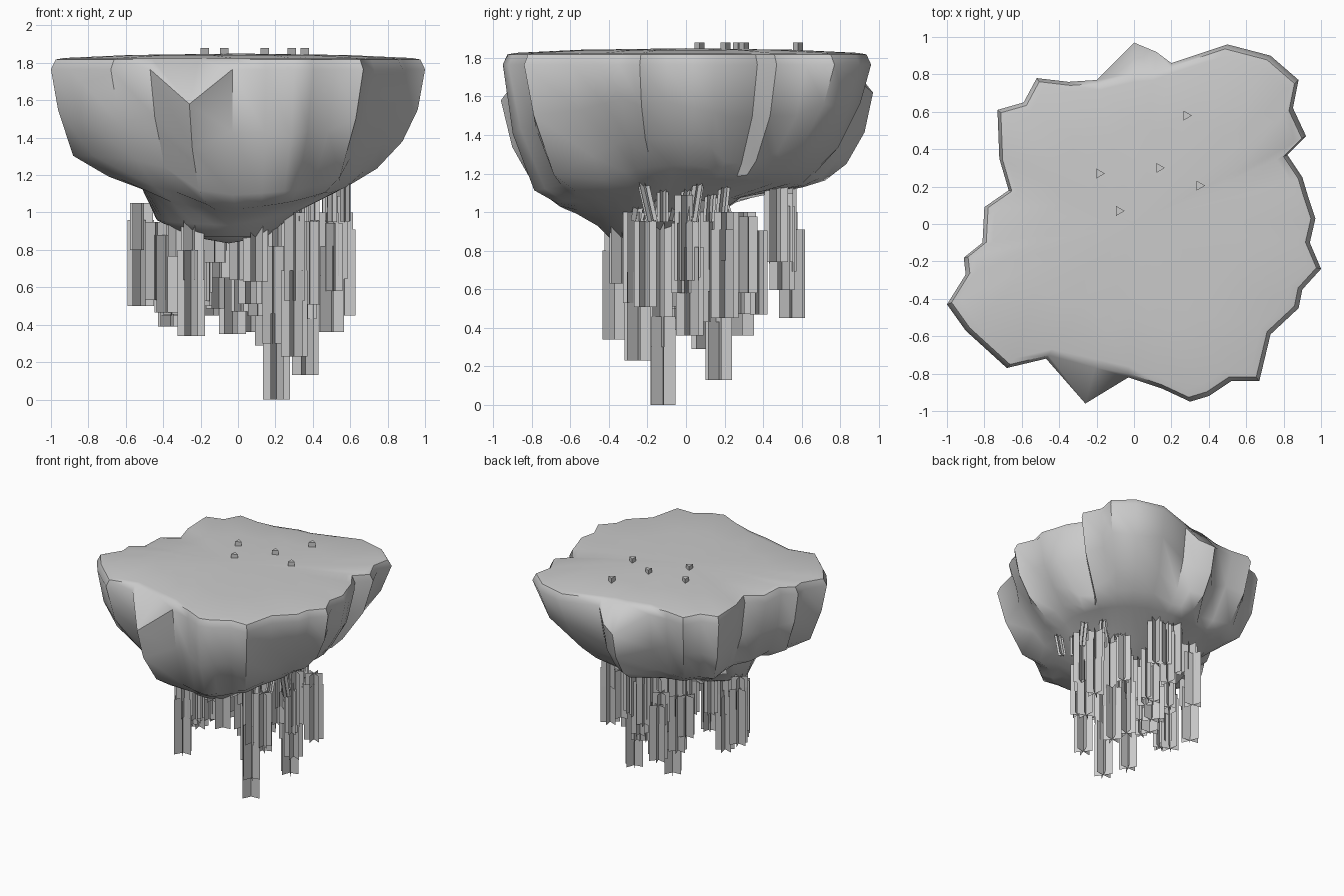
import bpy, bmesh, math, random
from mathutils import Matrix, Vector

if "Cube" in bpy.data.objects:
    bpy.data.objects.remove(bpy.data.objects["Cube"])

random.seed(7)

# Rocky rim, seen from above (counter-clockwise)
OUTLINE = [(.97, .03), (.93, .15), (.90, .25), (.82, .37), (.92, .47), (.85, .62), (.88, .77),
           (.73, .90), (.50, .96), (.20, .86), (.12, .92), (0, .97), (-.2, .77), (-.35, .76),
           (-.52, .78), (-.59, .65), (-.73, .61), (-.72, .35), (-.67, .18), (-.80, .09),
           (-.81, -.10), (-.91, -.18), (-.90, -.27), (-1, -.43), (-.90, -.57), (-.68, -.77),
           (-.47, -.72), (-.26, -.96), (-.03, -.82), (.15, -.88), (.30, -.95), (.40, -.92),
           (.52, -.84), (.67, -.84), (.73, -.59), (.88, -.45), (.90, -.35), (1, -.24), (.94, -.10)]
# Points where a lower boulder sticks out beyond the flat top: top scale, boulder height
LEDGES = {10: (.88, 1.66), 11: (.83, 1.62), 27: (.80, 1.58)}
# Lower rim of the boulders: angle, inward scale, height
RIM = [(0, .87, 1.38), (10, .84, 1.34), (17, .78, 1.24), (24, .80, 1.25), (45, .78, 1.36),
       (65, .82, 1.33), (90, .84, 1.25), (100, .78, 1.22), (135, .86, 1.25), (165, .80, 1.23),
       (180, .88, 1.26), (207, .88, 1.31), (228, .76, 1.28), (236, .84, 1.25), (250, .81, 1.13),
       (270, .88, 1.09), (300, .76, 1.13), (318, .84, 1.26), (325, .80, 1.33), (340, .86, 1.38)]
UNDER = [(0, .60, 1.18), (45, .62, 1.16), (90, .62, 1.13), (180, .58, 1.22),
         (225, .58, 1.06), (270, .56, .99), (315, .58, 1.09)]
LUMP = [(0, .40, 1.03), (90, .42, 1.08), (180, .40, .96), (270, .33, .93)]


def lookup(keys, ang):
    """Interpolate a closed table of (angle, a, b)."""
    ks = keys + [(keys[0][0] + 360,) + keys[0][1:]]
    for k, n in zip(ks, ks[1:]):
        if k[0] <= ang <= n[0]:
            t = (ang - k[0]) / (n[0] - k[0])
            return k[1] + (n[1] - k[1]) * t, k[2] + (n[2] - k[2]) * t
    return keys[0][1:]


def finish(bm, name, smooth=None):
    me = bpy.data.meshes.new(name)
    bm.to_mesh(me)
    bm.free()
    ob = bpy.data.objects.new(name, me)
    bpy.context.collection.objects.link(ob)
    if smooth:
        bpy.context.view_layer.objects.active = ob
        ob.select_set(True)
        bpy.ops.object.shade_smooth_by_angle(angle=math.radians(smooth))
        ob.select_set(False)
    return ob


# Island rock: rings lofted from the flat top down to the lump underneath
rings = [[] for _ in range(10)]
for i, (x, y) in enumerate(OUTLINE):
    a = math.degrees(math.atan2(y, x)) % 360
    c, s = math.cos(math.radians(a)), math.sin(math.radians(a))
    top, zb = LEDGES.get(i, (.975, 1.765))
    f, zr = lookup(RIM, a)
    ru, zu = lookup(UNDER, a)
    rl, zl = lookup(LUMP, a)
    f += random.uniform(-.025, .025)
    m = f + (1 - f) * .68
    zm = zr + (zb - zr) * random.uniform(.4, .55)
    # rounded belly sits between the boulder rim and the underside
    ux, uy = .03 + ru * c, -.01 + ru * s
    section = [(x * .58, y * .58, 1.842), (x * (top - .045), y * (top - .045), 1.826),
               (x * top, y * top, 1.818), (x, y, zb), (x * m, y * m, zm), (x * f, y * f, zr),
               ((x * f + ux) / 2, (y * f + uy) / 2, zr * .45 + zu * .55 - .02), (ux, uy, zu),
               (-.04 + rl * c, -.13 + rl * s, zl), (-.05 + .2 * c, -.2 + .2 * s, .87)]
    for ring, p in zip(rings, section):
        ring.append(p)

bm = bmesh.new()
vs = [[bm.verts.new(p) for p in r] for r in rings]
n = len(OUTLINE)
peak = bm.verts.new((0, 0, 1.85))
base = bm.verts.new((-.05, -.2, .835))
for i in range(n):
    j = (i + 1) % n
    for up, lo in zip(vs, vs[1:]):
        bm.faces.new((up[i], lo[i], lo[j], up[j]))
    bm.faces.new((peak, vs[0][i], vs[0][j]))
    bm.faces.new((base, vs[-1][j], vs[-1][i]))
bmesh.ops.recalc_face_normals(bm, faces=bm.faces)
finish(bm, "island_rock", 52)


# Hanging roots: three upright cards crossing on one axis
def root(bm, x, y, z0, z1, w, tilt=0):
    turn = random.uniform(0, math.pi)
    rot = Matrix.Rotation(tilt, 3, 'X') @ Matrix.Rotation(turn, 3, 'Z')
    mid = Vector((x, y, (z0 + z1) / 2))
    up = Vector((0, 0, (z1 - z0) / 2))
    for k in range(3):
        d = Vector((math.cos(k * math.pi / 3), math.sin(k * math.pi / 3), 0)) * w / 2
        bm.faces.new([bm.verts.new(mid + rot @ p) for p in (-d - up, d - up, d + up, up - d)])


bm = bmesh.new()
# Long roots: x, y, bottom
for x, y, z in [(.205, -.12, 0), (.36, .17, .13), (.30, -.25, .23), (.56, .20, .45),
                (-.13, .55, .45), (-.52, .05, .50), (-.36, 0, .39), (-.25, -.37, .34),
                (-.03, .15, .35), (.07, .29, .36), (.50, .02, .36), (.16, .10, .29)]:
    root(bm, x, y, z, z + .46, .145)
    root(bm, x * .95 + random.uniform(-.03, .03), y * .95 + random.uniform(-.03, .03),
         z + .3, max(z + .55, 1.0), .13)
# Shorter roots filling the cluster
count = 0
while count < 36:
    x, y = random.uniform(-.46, .56), random.uniform(-.36, .56)
    if -.56 < x + y < .76 and abs(y - x) < .6:
        z = random.uniform(.44, .8) + (.06 if x > .2 else 0)
        root(bm, x, y, z, z + random.uniform(.34, .45), random.uniform(.09, .14))
        count += 1
# Tilted splinters near the rock
for i in range(16):
    root(bm, random.uniform(.2, .6), random.uniform(-.25, .2), .95, 1.18, .06, random.uniform(-.35, .35))
finish(bm, "hanging_roots")

# Small three-sided pegs on the top
bm = bmesh.new()
for x, y in [(.28, .58), (-.185, .27), (.135, .30), (.35, .205), (-.08, .07)]:
    bmesh.ops.create_cone(bm, cap_ends=True, segments=3, radius1=.03, radius2=.03, depth=.06,
                          matrix=Matrix.Translation((x, y, 1.85)) @ Matrix.Rotation(math.radians(-90), 4, 'Z'))
finish(bm, "top_pegs")
